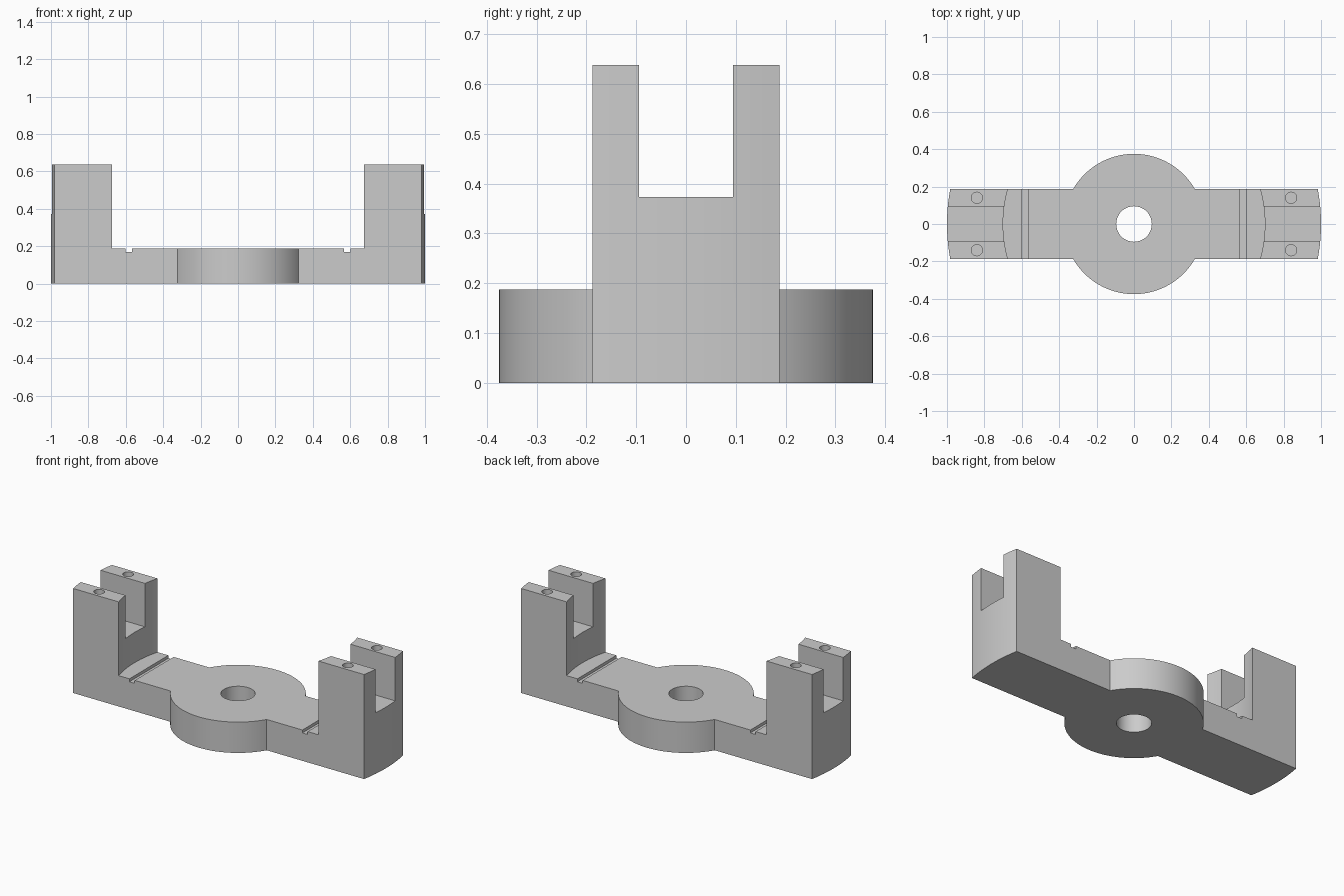
import bpy, bmesh
from math import asin, pi, cos, sin

if "Cube" in bpy.data.objects:
    bpy.data.objects.remove(bpy.data.objects["Cube"])

HALF_WIDTH, END_R, DISC_R = 0.1875, 1.0, 0.375
BASE_Z, SLOT_Z, TOP_Z = 0.188, 0.373, 0.638

grey = bpy.data.materials.new("plain grey")
grey.use_nodes = True
grey.diffuse_color = (0.6, 0.6, 0.6, 1)
grey.node_tree.nodes["Principled BSDF"].inputs["Base Color"].default_value = (0.6, 0.6, 0.6, 1)


def arc(radius, start, end, steps):
    angles = [start + (end - start) * i / steps for i in range(steps + 1)]
    return [(radius * cos(a), radius * sin(a)) for a in angles]


def prism(name, outline, z0, z1):
    """Extrude a flat outline from z0 to z1."""
    bm = bmesh.new()
    face = bm.faces.new([bm.verts.new((x, y, z0)) for x, y in outline])
    top = bmesh.ops.extrude_face_region(bm, geom=[face])["geom"]
    verts = [v for v in top if isinstance(v, bmesh.types.BMVert)]
    bmesh.ops.translate(bm, verts=verts, vec=(0, 0, z1 - z0))
    bmesh.ops.recalc_face_normals(bm, faces=bm.faces)
    mesh = bpy.data.meshes.new(name)
    bm.to_mesh(mesh)
    bm.free()
    mesh.materials.append(grey)
    obj = bpy.data.objects.new(name, mesh)
    bpy.context.collection.objects.link(obj)
    return obj


def circle(x, y, radius, steps):
    return [(x + px, y + py) for px, py in arc(radius, 0, 2 * pi, steps)[:-1]]


def box(x0, x1, y):
    return [(x0, -y), (x1, -y), (x1, y), (x0, y)]


def cut(body, outline, z0, z1):
    """Subtract a prism from the body, then discard the cutter."""
    cutter = prism("cutter", outline, z0, z1)
    cutter.hide_render = True
    mod = body.modifiers.new("cut", "BOOLEAN")
    mod.operation, mod.solver, mod.object = "DIFFERENCE", "EXACT", cutter
    bpy.context.view_layer.objects.active = body
    bpy.ops.object.modifier_apply(modifier=mod.name)
    bpy.data.objects.remove(cutter)


# Full-height blank: rounded arm ends with a round hub between them
end = asin(HALF_WIDTH / END_R)
hub = asin(HALF_WIDTH / DISC_R)
outline = (arc(END_R, -end, end, 16) + arc(DISC_R, hub, pi - hub, 48)
           + arc(END_R, pi - end, pi + end, 16) + arc(DISC_R, pi + hub, 2 * pi - hub, 48))
body = prism("yoke_bracket", outline, 0, TOP_Z)

# Clear the space between the uprights, then the fork slots and hub bore
cut(body, circle(0, 0, 0.70, 160), BASE_Z, 1)
cut(body, box(-1.2, 1.2, 0.0945), SLOT_Z, 1)
cut(body, circle(0, 0, 0.095, 64), -0.1, 1)

# Cross grooves and screw holes on both sides
for side in (-1, 1):
    cut(body, box(side * 0.584 - 0.018, side * 0.584 + 0.018, 0.3), 0.17, 0.3)
    for y in (-0.14, 0.14):
        cut(body, circle(side * 0.84, y, 0.03, 32), 0.42, 1)

bpy.ops.object.select_all(action="DESELECT")
body.select_set(True)
bpy.context.view_layer.objects.active = body
bpy.ops.object.shade_smooth_by_angle(angle=pi / 6)
